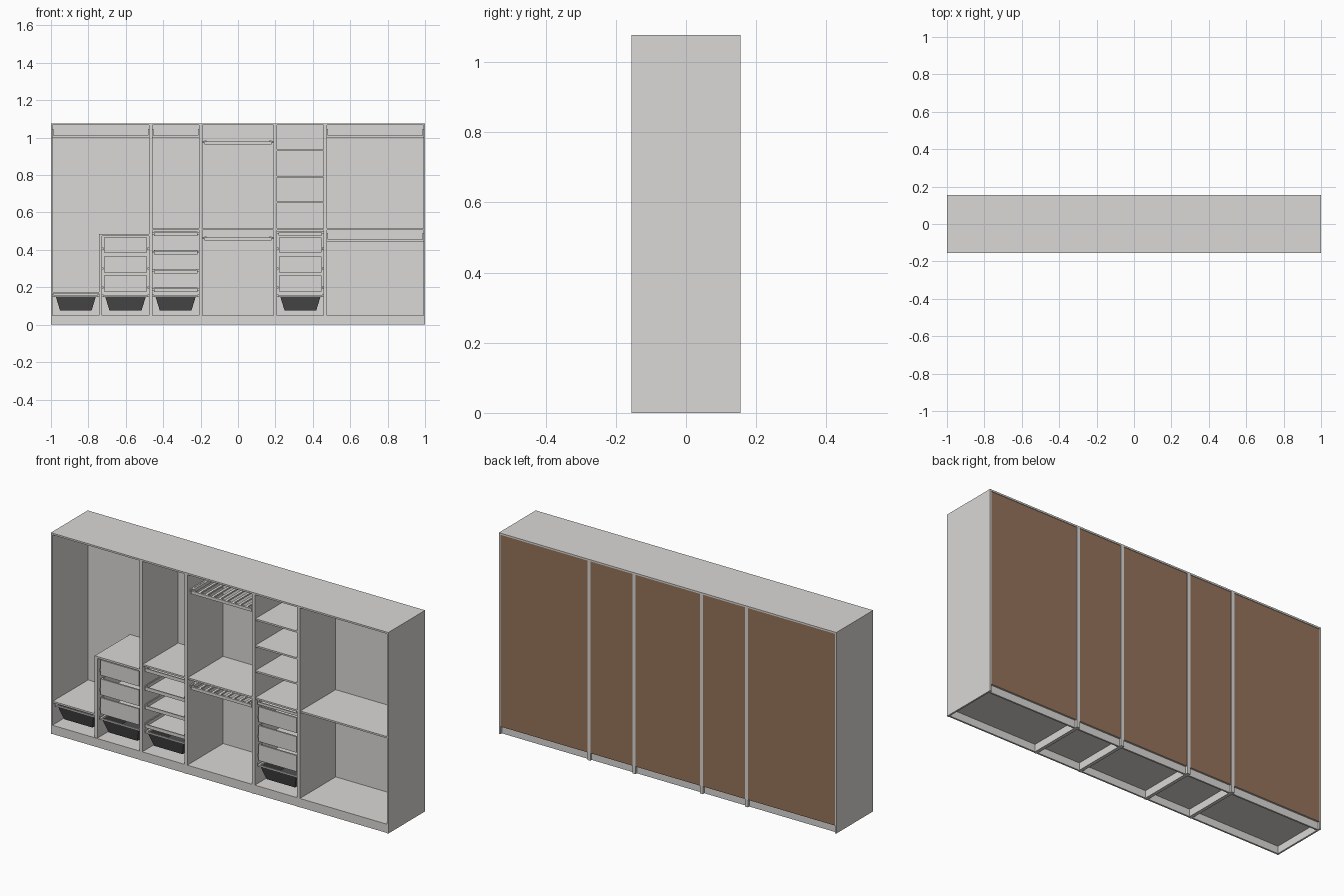
import bpy
import bmesh
from mathutils import Vector

if "Cube" in bpy.data.objects:
    bpy.data.objects.remove(bpy.data.objects["Cube"], do_unlink=True)


def material(name, rgb):
    m = bpy.data.materials.new(name)
    m.use_nodes = True
    m.diffuse_color = (*rgb, 1)
    m.node_tree.nodes["Principled BSDF"].inputs["Base Color"].default_value = (*rgb, 1)
    return m


WHITE = material("warm white board", (0.70, 0.69, 0.675))
BROWN = material("brown hardboard", (0.30, 0.17, 0.10))
DARK = material("dark grey mesh", (0.08, 0.08, 0.08))

T = 0.009                       # board thickness
FRONT, BACK, TOP = -0.156, 0.156, 1.077
FLOOR = 0.048                   # top of the cabinet floor


def finish(name, bm, *mats):
    me = bpy.data.meshes.new(name)
    bm.to_mesh(me)
    bm.free()
    for m in mats:
        me.materials.append(m)
    ob = bpy.data.objects.new(name, me)
    bpy.context.collection.objects.link(ob)
    return ob


def add_box(bm, x, y, z):
    """Add a box spanning the (low, high) pairs x, y and z."""
    lo, hi = Vector((x[0], y[0], z[0])), Vector((x[1], y[1], z[1]))
    for v in bmesh.ops.create_cube(bm, size=1)["verts"]:
        v.co = (lo + hi) / 2 + v.co * (hi - lo)


def boxes(name, *parts, mat=WHITE):
    bm = bmesh.new()
    for p in parts:
        add_box(bm, *p)
    return finish(name, bm, mat)


def carcass(x0, x1):
    """One open cabinet: sides, top, floor, plinth rails and back."""
    a, b = x0 + T, x1 - T
    boxes("cabinet_carcass",
          ((x0, a), (FRONT, BACK), (0, TOP)),
          ((b, x1), (FRONT, BACK), (0, TOP)),
          ((a, b), (FRONT, BACK), (TOP - T, TOP)),
          ((a, b), (FRONT, 0.147), (FLOOR - T, FLOOR)),
          ((a, b), (FRONT + 0.002, FRONT + 0.002 + T), (0, FLOOR - T)),
          ((a, b), (0.135, 0.135 + T), (0, FLOOR - T)))
    bm = bmesh.new()
    add_box(bm, (a, b), (0.147, 0.153), (FLOOR - T, TOP - T))
    bm.normal_update()
    for f in bm.faces:          # brown outside, white inside
        f.material_index = 1 if f.normal.y > 0.5 else 0
    finish("back_panel", bm, WHITE, BROWN)


def shelf(x0, x1, top):
    boxes("shelf", ((x0, x1), (FRONT + 0.004, 0.147), (top - T, top)))


def clothes_rail(x0, x1, z):
    """Slim bar hung from an upright bracket at each end."""
    boxes("clothes_rail",
          ((x0, x1), (-0.008, 0.008), (z - 0.005, z + 0.005)),
          ((x0, x0 + 0.005), (-0.012, 0.012), (z + 0.005, z + 0.04)),
          ((x1 - 0.005, x1), (-0.012, 0.012), (z + 0.005, z + 0.04)))


def runners(x0, x1, z):
    """Pair of slides on the cabinet sides."""
    return [((a, a + 0.008), (-0.135, 0.13), (z, z + 0.012))
            for a in (x0, x1 - 0.008)]


def drawer(x0, x1, z0, z1):
    a, b, w = x0 + 0.011, x1 - 0.011, 0.006
    y0, y1 = FRONT + 0.014, 0.13
    boxes("drawer",
          ((a, b), (y0, y0 + T), (z0, z1)),
          ((a, b), (y1 - w, y1), (z0, z1)),
          ((a, a + w), (y0 + T, y1 - w), (z0, z1)),
          ((b - w, b), (y0 + T, y1 - w), (z0, z1)),
          ((a + w, b - w), (y0 + T, y1 - w), (z0 + 0.004, z0 + 0.01)),
          *runners(x0, x1, z0 + 0.015))


def tray(x0, x1, z0, z1):
    """Shallow pull-out tray with a low lip."""
    a, b, w = x0 + 0.008, x1 - 0.008, 0.006
    y0, y1 = FRONT + 0.012, 0.13
    boxes("pull_out_tray",
          ((a, b), (y0, y1), (z0, z0 + 0.008)),
          ((a, b), (y0, y0 + w), (z0 + 0.008, z1 - 0.006)),
          ((a, b), (y1 - w, y1), (z0 + 0.008, z1)),
          ((a, a + w), (y0 + w, y1 - w), (z0 + 0.008, z1)),
          ((b - w, b), (y0 + w, y1 - w), (z0 + 0.008, z1)),
          *runners(x0, x1, z0 + 0.008))


def basket(x0, x1):
    """Tapered dark basket hanging in a white frame."""
    z0, z1 = 0.075, 0.147
    a, b, y0, y1 = x0 + 0.018, x1 - 0.018, FRONT + 0.02, 0.125
    bm = bmesh.new()
    add_box(bm, (a, b), (y0, y1), (z0, z1))
    cx, cy = (a + b) / 2, (y0 + y1) / 2
    for v in bm.verts:
        if v.co.z < 0.1:        # pull the base in
            v.co.x -= 0.022 if v.co.x > cx else -0.022
            v.co.y -= 0.022 if v.co.y > cy else -0.022
    bm.normal_update()
    bmesh.ops.delete(bm, geom=[f for f in bm.faces if f.normal.z > 0.9],
                     context='FACES_ONLY')
    ob = finish("mesh_basket", bm, DARK)
    ob.modifiers.new("wall", 'SOLIDIFY').thickness = 0.003
    w = 0.008
    boxes("basket_frame",
          ((x0 + w, x1 - w), (y0 - w, y0), (z1, z1 + w)),
          ((x0 + w, x1 - w), (y1, y1 + w), (z1, z1 + w)),
          ((x0 + w, a), (y0, y1), (z1, z1 + w)),
          ((b, x1 - w), (y0, y1), (z1, z1 + w)),
          *runners(x0, x1, z1 + 0.002))


def trouser_hanger(x0, x1, z):
    """Sliding frame with cross bars running front to back."""
    a, b, y0, y1, w = x0 + 0.012, x1 - 0.012, FRONT + 0.015, 0.125, 0.01
    parts = [((a, b), (y0, y0 + w), (z, z + 0.016)),
             ((a, b), (y1 - w, y1), (z + 0.006, z + 0.016)),
             ((a, a + w), (y0 + w, y1), (z + 0.004, z + 0.022)),
             ((b - w, b), (y0 + w, y1), (z + 0.004, z + 0.022))]
    n = 8
    for i in range(1, n + 1):
        x = a + (b - a) * i / (n + 1)
        parts.append(((x - 0.007, x + 0.007), (y0 + w, y1 - w), (z + 0.006, z + 0.014)))
    boxes("trouser_hanger", *parts, *runners(x0, x1, z + 0.008))


def drawer_stack(x0, x1):
    for z0, z1 in ((0.385, 0.466), (0.28, 0.365), (0.178, 0.264)):
        drawer(x0, x1, z0, z1)
    basket(x0, x1)


# Five cabinets side by side
edges = (-1, -0.467, -0.2, 0.2, 0.467, 1)
bays = []
for x0, x1 in zip(edges, edges[1:]):
    carcass(x0, x1)
    bays.append((x0 + T, x1 - T))
wide_right, narrow_right, middle, narrow_left, wide_left = bays

for bay in (wide_right, narrow_right, wide_left):
    clothes_rail(*bay, 1.006)

# Wide right cabinet: low shelf with basket, and an inner drawer unit
split = -0.743
shelf(wide_right[0], split, 0.175)
basket(wide_right[0], split)
boxes("drawer_unit_side", ((split, split + 0.016), (FRONT + 0.004, 0.147), (FLOOR, 0.475)))
boxes("drawer_unit_top", ((split, wide_right[1]), (FRONT + 0.004, 0.147), (0.475, 0.485)))
drawer_stack(split + 0.016, wide_right[1])

# Narrow right cabinet: shelf over pull-out trays
shelf(*narrow_right, 0.515)
for z in (0.475, 0.375, 0.275, 0.175):
    tray(*narrow_right, z, z + 0.024)
basket(*narrow_right)

# Middle cabinet: two trouser hangers and a shelf
shelf(*middle, 0.515)
trouser_hanger(*middle, 0.963)
trouser_hanger(*middle, 0.45)

# Narrow left cabinet: shelves over drawers
for z in (0.938, 0.795, 0.66, 0.515):
    shelf(*narrow_left, z)
tray(*narrow_left, 0.478, 0.498)
drawer_stack(*narrow_left)

# Wide left cabinet: one shelf with a rail below
shelf(*wide_left, 0.515)
clothes_rail(*wide_left, 0.45)
